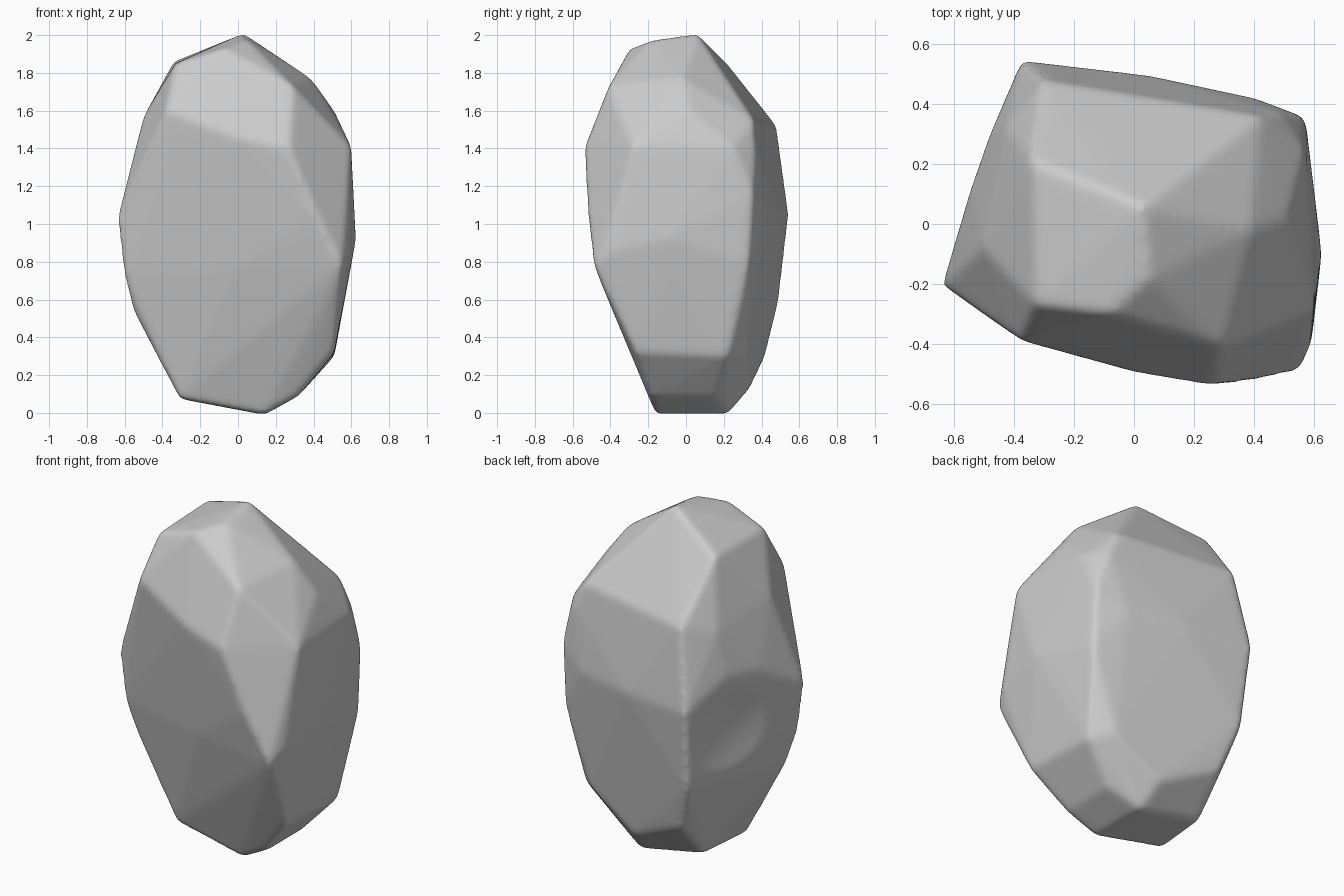
import bpy, bmesh
from mathutils import Vector

cube = bpy.data.objects.get("Cube")
if cube:
    bpy.data.objects.remove(cube, do_unlink=True)


def link(name, bm):
    mesh = bpy.data.meshes.new(name)
    bm.to_mesh(mesh)
    bm.free()
    obj = bpy.data.objects.new(name, mesh)
    bpy.context.collection.objects.link(obj)
    return obj


# Corners where the chipped planes meet
crown = [(.03, .06, 2.01), (-.34, .21, 1.86), (-.33, -.27, 1.85), (-.08, -.3, 1.93), (.05, -.18, 1.975)]
shoulder = [(.29, -.41, 1.73), (.27, -.54, 1.4), (0, -.495, 1.46), (-.38, -.39, 1.6),
            (.39, -.02, 1.77), (.51, .02, 1.6), (.42, .36, 1.55), (.49, .37, 1.4),
            (-.3, .48, 1.52), (-.43, .32, 1.47), (-.505, -.08, 1.56)]
waist = [(.6, -.28, 1.41), (.57, .25, 1.41), (.57, .355, 1.15), (.625, -.1, .92), (.55, -.49, .78),
         (.4, -.52, 1.05), (.59, -.4, .85), (.57, .335, .8), (.05, .495, 1.05), (.4, .42, 1.05),
         (-.375, .545, 1.05), (-.55, .1, 1.2), (-.48, .3, 1.22), (-.64, -.205, 1.03), (-.61, -.2, .75),
         (0, -.385, .78)]
foot = [(-.56, -.15, .55), (-.35, .49, .58), (-.26, .42, .3), (.51, -.27, .32), (.51, .22, .3),
        (.4, .32, .33), (.32, -.19, .09), (.32, .16, .09), (.1, .34, .13),
        (-.31, -.14, .075), (-.27, .22, .07), (.14, -.16, -.01), (.14, .22, -.01)]

# Faceted rock body
bm = bmesh.new()
for p in crown + shoulder + waist + foot:
    bm.verts.new(p)
bmesh.ops.convex_hull(bm, input=bm.verts[:])
bmesh.ops.delete(bm, geom=[v for v in bm.verts if not v.link_faces], context='VERTS')
bmesh.ops.recalc_face_normals(bm, faces=bm.faces[:])
rock = link("rock", bm)

# Broad shallow scoop worn into the side
bm = bmesh.new()
bmesh.ops.create_icosphere(bm, subdivisions=6, radius=1.3)
scoop = link("scoop_cutter", bm)
scoop.location = Vector((-.49, .2, .86)) + Vector((-.92, .38, -.08)) * 1.27
scoop.hide_render = True
cut = rock.modifiers.new("scoop", 'BOOLEAN')
cut.operation = 'DIFFERENCE'
cut.object = scoop

# Weathered, softened edges
remesh = rock.modifiers.new("even_skin", 'REMESH')
remesh.mode = 'VOXEL'
remesh.voxel_size = .012
remesh.use_smooth_shade = True
soft = rock.modifiers.new("weathering", 'SMOOTH')
soft.factor = .5
soft.iterations = 34

# Bake the modifiers and drop the cutter
bpy.context.view_layer.update()
baked = bpy.data.meshes.new_from_object(rock.evaluated_get(bpy.context.evaluated_depsgraph_get()))
rock.modifiers.clear()
rock.data = baked
bpy.data.objects.remove(scoop, do_unlink=True)
